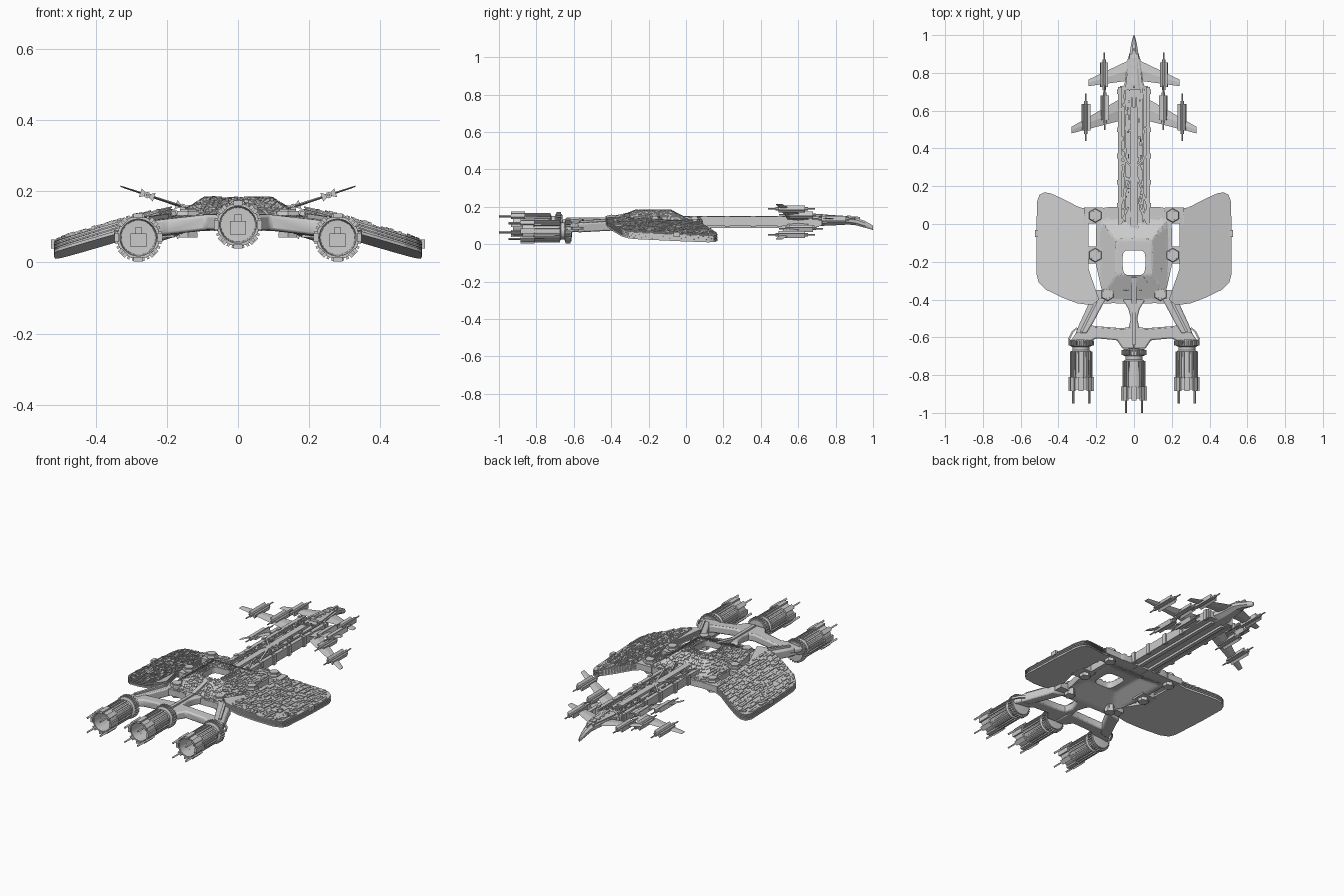
import bpy, bmesh, math, random
from mathutils import Matrix, Vector

if "Cube" in bpy.data.objects:
    bpy.data.objects.remove(bpy.data.objects["Cube"])

random.seed(4)
T = Matrix.Translation
R = Matrix.Rotation


def clamp(v):
    return max(0.0, min(1.0, v))


def finish(name, bm, smooth=False, bevel=0):
    bmesh.ops.recalc_face_normals(bm, faces=bm.faces)
    me = bpy.data.meshes.new(name)
    bm.to_mesh(me)
    bm.free()
    ob = bpy.data.objects.new(name, me)
    bpy.context.collection.objects.link(ob)
    if bevel:
        mod = ob.modifiers.new("bevel", 'BEVEL')
        mod.width, mod.segments = bevel, 2
    if smooth:
        bpy.context.view_layer.objects.active = ob
        ob.select_set(True)
        bpy.ops.object.shade_smooth_by_angle(angle=math.radians(35))
        ob.select_set(False)
    return ob


def box(bm, loc, size, pre=Matrix()):
    bmesh.ops.create_cube(bm, size=1, matrix=pre @ T(loc) @ Matrix.Diagonal((*size, 1)))


def bar(bm, p, q, w, h):
    p, q = Vector(p), Vector(q)
    d = q - p
    rot = d.to_track_quat('Y', 'Z').to_matrix().to_4x4()
    box(bm, (0, 0, 0), (w, d.length, h), T((p + q) / 2) @ rot)


def rod(bm, loc, r1, r2, length, seg, pre=Matrix()):
    """Prism or cone along y."""
    bmesh.ops.create_cone(bm, cap_ends=True, segments=seg, radius1=r1, radius2=r2, depth=length,
                          matrix=T(loc) @ pre @ R(-math.pi / 2, 4, 'X'))


def loft(bm, loops, caps=True, closed=False):
    vs = [[bm.verts.new(p) for p in lp] for lp in loops]
    n = len(vs[0])
    for k in range(len(vs) - (0 if closed else 1)):
        a, b = vs[k], vs[(k + 1) % len(vs)]
        for i in range(n):
            j = (i + 1) % n
            bm.faces.new((a[i], a[j], b[j], b[i]))
    if caps and not closed:
        bm.faces.new(vs[0])
        bm.faces.new(vs[-1])


def plate(name, pts, zc, th, bevel=0.008):
    bm = bmesh.new()
    loft(bm, [[(x, y, zc(abs(x)) + d) for x, y in pts] for d in (-th / 2, th / 2)])
    return finish(name, bm, True, bevel)


def tile(bm, fn, u0, u1, v0, v1, h):
    c = [Vector(fn(u, v)) for u, v in ((u0, v0), (u1, v0), (u1, v1), (u0, v1))]
    loft(bm, [[p + Vector((0, 0, d)) for p in c] for d in (-0.003, h)])


def brickwork(bm, fn, rows, lo, hi, hmax):
    for r in range(rows):
        v = 0.0
        while v < 0.995:
            w = min(random.uniform(lo, hi), 1 - v)
            if random.random() < 0.85:
                tile(bm, fn, (r + 0.08) / rows, (r + 0.94) / rows, v + lo * 0.06, v + w - lo * 0.06,
                     random.uniform(0.001, hmax))
            v += w


# Central hull: domed shell round a square well
def rounded(cx, cy, hx, hy, n, a):
    c, s = math.cos(a), math.sin(a)
    r = (abs(c / hx) ** n + abs(s / hy) ** n) ** (-1 / n)
    return Vector((cx + r * c, cy + r * s))


def hull_point(t, v):
    a = v * 2 * math.pi
    p = rounded(0, -0.205, 0.06, 0.066, 5, a).lerp(rounded(0, -0.165, 0.2, 0.255, 9, a), t)
    p.x *= 1 - 0.22 * clamp((-0.22 - p.y) / 0.2)
    m = min(clamp((0.18 - abs(p.x)) / 0.085), clamp((0.02 - p.y) / 0.1), clamp((p.y + 0.4) / 0.13))
    return (p.x, p.y, 0.124 + 0.054 * m)


bm = bmesh.new()
sections = []
for i in range(96):
    top = [Vector(hull_point(k / 12, i / 96)) for k in range(13)]
    sections.append(top + [p - Vector((0, 0, 0.035)) for p in reversed(top)])
loft(bm, sections, closed=True)
finish("hull_shell", bm, True)
bm = bmesh.new()
brickwork(bm, hull_point, 14, 0.009, 0.02, 0.008)
finish("hull_plating", bm)


# Drooping wings with layered edges and plated tops
def wing_z(x, y):
    return 0.131 - 0.27 * (x - 0.24) - 0.045 * (y + 0.13)


wing_outline = [(0.24, 0.08), (0.29, 0.088), (0.37, 0.13), (0.44, 0.162), (0.475, 0.168), (0.5, 0.155), (0.513, 0.12),
                (0.517, -0.05), (0.515, -0.27), (0.505, -0.31), (0.47, -0.345), (0.38, -0.39), (0.3, -0.42),
                (0.22, -0.43), (0.185, -0.4), (0.24, -0.24)]
front = lambda x: 0.078 + 0.42 * max(0, x - 0.26) - 4 * max(0, x - 0.46) ** 1.3
back = lambda x: -0.42 + 0.42 * max(0, x - 0.3) + 3 * max(0, x - 0.46) ** 1.4
for s, side in ((1, "right"), (-1, "left")):
    bm = bmesh.new()
    loops = []
    for k in range(8):
        f = 1 if k % 2 == 0 or k > 6 else 0.975
        for dz in (0, -0.0045):
            loops.append([(s * (0.37 + (x - 0.37) * f), -0.13 + (y + 0.13) * f, wing_z(x, y) - k * 0.0045 + dz)
                          for x, y in wing_outline])
    loft(bm, loops)
    box(bm, (s * 0.515, -0.05, 0.052), (0.02, 0.035, 0.025))
    finish("wing_" + side, bm)

    def wing_point(u, v):
        x = 0.243 + 0.267 * u
        y = front(x) + (back(x) - front(x)) * v
        return (s * x, y, wing_z(x, y))
    bm = bmesh.new()
    brickwork(bm, wing_point, 22, 0.02, 0.08, 0.007)
    finish("wing_plating_" + side, bm)

    # Bridges between hull and wing, topped by six-sided turret pads
    bm = bmesh.new()
    for y, x, w in ((0.045, 0.205, 0.085), (-0.165, 0.205, 0.09), (-0.385, 0.16, 0.07)):
        box(bm, (s * (x + 0.01), y, 0.107), (0.1, w, 0.036))
    finish("wing_bridges_" + side, bm)
    bm = bmesh.new()
    for x, y in ((0.205, 0.045), (0.205, -0.165), (0.14, -0.37)):
        for r, z, d in ((0.038, 0.138, 0.012), (0.03, 0.11, 0.08)):
            bmesh.ops.create_cone(bm, cap_ends=True, segments=6, radius1=r, radius2=r * 0.9, depth=d,
                                  matrix=T((s * x, y, z)))
    finish("turret_pads_" + side, bm)

    # Engine struts
    zc = lambda x: 0.112 - 0.12 * max(0, x - 0.1)
    plate("engine_strut_" + side, [(s * x, y) for x, y in (
        (0.145, -0.39), (0.235, -0.4), (0.248, -0.44), (0.285, -0.52), (0.31, -0.58), (0.25, -0.58),
        (0.215, -0.52), (0.17, -0.435))], zc, 0.05)
    plate("engine_crossbar_" + side, [(s * x, y) for x, y in (
        (0, -0.54), (0.06, -0.552), (0.21, -0.54), (0.24, -0.53), (0.3, -0.565), (0.335, -0.62), (0.23, -0.62),
        (0.2, -0.605), (0.09, -0.615), (0.06, -0.66), (0, -0.66))], zc, 0.044)
    bm = bmesh.new()
    bar(bm, (s * 0.2, -0.41, 0.13), (s * 0.28, -0.57, 0.118), 0.014, 0.014)
    for a, b in (((0.325, -0.57), (0.345, -0.61)), ((0.3, -0.55), (0.325, -0.57)), ((0.345, -0.61), (0.325, -0.65))):
        bar(bm, (s * a[0], a[1], 0.085), (s * b[0], b[1], 0.085), 0.009, 0.012)
    finish("strut_pipes_" + side, bm)

plate("engine_keel", [(-0.06, -0.4), (0.06, -0.4), (0.03, -0.45), (0.017, -0.5), (0.03, -0.56), (-0.03, -0.56),
                      (-0.017, -0.5), (-0.03, -0.45)], lambda x: 0.112, 0.045)
bm = bmesh.new()
bar(bm, (0, -0.28, 0.165), (0, -0.42, 0.135), 0.024, 0.02)
bar(bm, (0, -0.42, 0.135), (0, -0.64, 0.137), 0.018, 0.014)
finish("keel_pipe", bm)

# Engines: hollow ribbed barrels with toothed collars, petals and prongs
profile = [(0.02, 0), (0.056, -0.002), (0.059, -0.035), (0.045, -0.04), (0.045, -0.058), (0.053, -0.064), (0.055, -0.2),
           (0.06, -0.205), (0.06, -0.265), (0.052, -0.265), (0.048, -0.09), (0.005, -0.088)]
for name, x, y, z in (("left", -0.28, -0.61, 0.07), ("centre", 0, -0.66, 0.106), ("right", 0.28, -0.61, 0.07)):
    c = T((x, y, z))
    bm = bmesh.new()
    loft(bm, [[c @ Vector((r * math.cos(i * math.pi / 16), d, r * math.sin(i * math.pi / 16)))
               for i in range(32)] for r, d in profile])
    finish("engine_barrel_" + name, bm, True)
    bm = bmesh.new()
    for count, r, size, d in ((28, 0.06, (0.007, 0.026, 0.014), -0.02), (20, 0.055, (0.009, 0.14, 0.01), -0.135),
                              (8, 0.061, (0.026, 0.075, 0.013), -0.237), (4, 0.06, (0.008, 0.08, 0.01), -0.3)):
        for i in range(count):
            box(bm, (0, d, r), size, c @ R(2 * math.pi * (i + 0.5 * (count == 4)) / count, 4, 'Y'))
    box(bm, (0, -0.13, -0.008), (0.045, 0.1, 0.038), c)
    box(bm, (0, -0.11, 0.018), (0.02, 0.06, 0.02), c)
    finish("engine_details_" + name, bm)

# Forward spine: beams, channel floor, raised ridge, collars and cross ribs
bm = bmesh.new()
box(bm, (0, 0.365, 0.118), (0.15, 0.73, 0.036))
for s in (-1, 1):
    box(bm, (s * 0.074, 0.36, 0.122), (0.022, 0.73, 0.05))
    box(bm, (s * 0.035, 0.36, 0.097), (0.022, 0.68, 0.02))
    for x in (0.012, 0.05):
        box(bm, (s * x, 0.34, 0.14), (0.008, 0.66, 0.012))
    for a, b in (((0.07, 0.1), (0.01, 0.27)), ((0.01, 0.3), (0.075, 0.37)), ((0.07, 0.0), (0.03, 0.09))):
        bar(bm, (s * a[0], a[1], 0.147), (s * b[0], b[1], 0.147), 0.01, 0.01)
    for y in (0.1, 0.22, 0.36, 0.5, 0.7):
        box(bm, (s * 0.083, y, 0.122), (0.016, 0.024, 0.06))
box(bm, (0, 0.3, 0.142), (0.036, 0.64, 0.016))
finish("spine", bm)
bm = bmesh.new()
for i in range(110):
    box(bm, (random.choice((-1, 1)) * random.uniform(0.022, 0.078), random.uniform(0.02, 0.71), 0.14),
        (random.uniform(0.004, 0.014), random.uniform(0.006, 0.03), random.uniform(0.006, 0.02)))
finish("spine_fittings", bm)

# Tapered, drooping nose
bm = bmesh.new()
oct_pts = [(math.cos((i + .5) * math.pi / 4) * 1.08, math.sin((i + .5) * math.pi / 4) * 1.08) for i in range(8)]
loft(bm, [[(w * cx, y, z + h * cz) for cx, cz in oct_pts] for y, w, z, h in (
    (0.71, 0.062, 0.124, 0.026), (0.76, 0.045, 0.126, 0.027), (0.87, 0.034, 0.127, 0.022), (0.91, 0.022, 0.121, 0.02),
    (0.96, 0.014, 0.105, 0.018), (1.0, 0.003, 0.088, 0.012))])
for s in (-1, 1):
    bar(bm, (s * 0.04, 0.72, 0.14), (s * 0.016, 0.9, 0.138), 0.012, 0.016)
for y in (0.75, 0.79, 0.83, 0.87):
    box(bm, (0, y, 0.148), (0.035, 0.02, 0.012))
bar(bm, (0, 0.72, 0.154), (0, 0.93, 0.14), 0.012, 0.012)
finish("nose", bm)


# Swept fins carrying gun pods
def fin(name, root, tip, pods):
    bm = bmesh.new()
    loft(bm, [[(x, le, z), (x, (le + te) / 2, z + t), (x, te, z), (x, (le + te) / 2, z - t)]
              for x, le, te, z, t in (root, tip)])
    slope = (tip[3] - root[3]) / (tip[0] - root[0])
    tilt = R(-math.atan(slope), 4, 'Y')
    d = Vector((1, 0, slope)).normalized() * (1 if tip[0] > 0 else -1)
    for x, y, length in pods:
        p = Vector((x, y, root[3] + slope * (x - root[0])))
        for k in (-1, 1):
            rod(bm, p + d * 0.013 * k, 0.015, 0.015, length, 3,
                tilt @ R(math.pi / 2 * (k if x > 0 else -k), 4, 'Y'))
        rod(bm, p, 0.009, 0.009, length * 1.25, 8)
        rod(bm, p, 0.004, 0.004, length * 1.8, 6)
    finish(name, bm)


for s, side in ((1, "right"), (-1, "left")):
    for up, level in ((1, "upper"), (-1, "lower")):
        fin(f"rear_fin_{level}_{side}", (s * 0.06, 0.67, 0.55, 0.12 + 0.005 * up, 0.006),
            (s * 0.33, 0.515, 0.48, 0.12 + 0.094 * up, 0.002),
            ((s * 0.155, 0.615, 0.13), (s * 0.255, 0.565, 0.14)))
    fin("front_fin_" + side, (s * 0.02, 0.87, 0.76, 0.128, 0.006), (s * 0.24, 0.765, 0.73, 0.14, 0.002),
        ((s * 0.158, 0.79, 0.13),))
